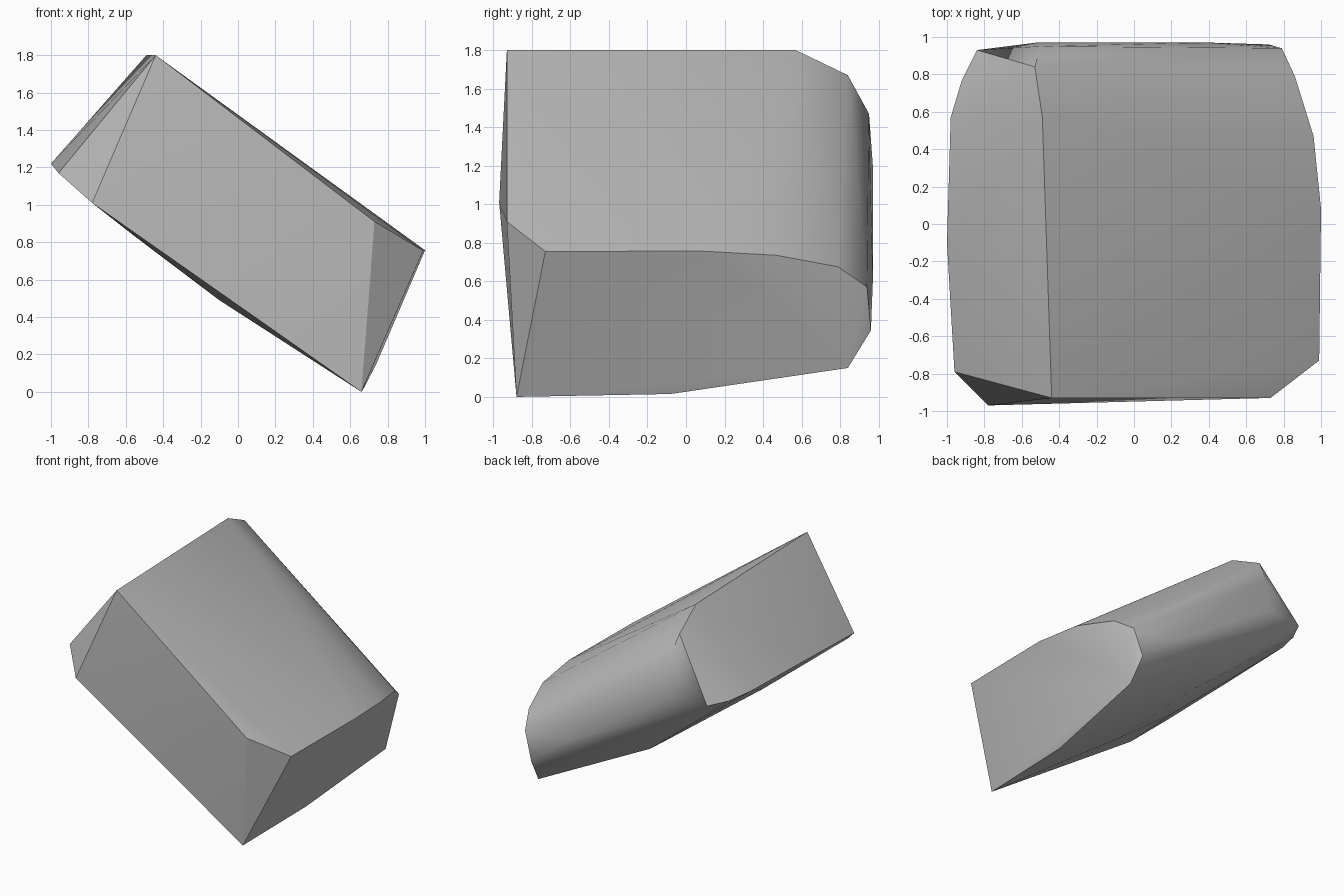
import bpy
import bmesh
import math

# Remove the default cube
default_cube = bpy.data.objects.get("Cube")
if default_cube:
    bpy.data.objects.remove(default_cube, do_unlink=True)


def flat_material(name, value):
    """One plain grey material, shown in viewport and render."""
    material = bpy.data.materials.new(name)
    material.use_nodes = True
    colour = (value, value, value, 1.0)
    material.diffuse_color = colour
    shader = material.node_tree.nodes["Principled BSDF"]
    shader.inputs["Base Color"].default_value = colour
    shader.inputs["Roughness"].default_value = 0.8
    return material


def hull_object(name, outlines, material, crease):
    """Wrap a convex skin around the edge outlines of a chipped slab."""
    bm = bmesh.new()
    for outline in outlines:
        for point in outline:
            bm.verts.new(point)
    result = bmesh.ops.convex_hull(bm, input=bm.verts[:])
    leftovers = set(result["geom_interior"] + result["geom_unused"])
    loose = [v for v in leftovers if isinstance(v, bmesh.types.BMVert)]
    bmesh.ops.delete(bm, geom=loose, context="VERTS")
    # Merge the nearly flat triangles into clean facets
    bmesh.ops.dissolve_limit(bm, angle_limit=math.radians(1),
                             verts=bm.verts[:], edges=bm.edges[:])
    bmesh.ops.recalc_face_normals(bm, faces=bm.faces[:])
    mesh = bpy.data.meshes.new(name)
    bm.to_mesh(mesh)
    bm.free()
    mesh.materials.append(material)
    obj = bpy.data.objects.new(name, mesh)
    bpy.context.collection.objects.link(obj)
    bpy.ops.object.select_all(action="DESELECT")
    obj.select_set(True)
    bpy.context.view_layer.objects.active = obj
    bpy.ops.object.shade_smooth_by_angle(angle=math.radians(crease))
    return obj


# Each ridge of the tilted slab runs from the front to the back
upper_ridge = [(-.44, -.93, 1.8), (-.49, .57, 1.8),
               (-.53, .84, 1.67), (-.5, .95, 1.47)]
right_ridge = [(.73, -.93, .91), (.99, -.73, .755), (1, .08, .757),
               (.96, .47, .735), (.86, .79, .675), (.79, .94, .57)]
lower_ridge = [(.66, -.88, 0), (.67, -.08, .015),
               (.74, .84, .15), (.72, .96, .345)]
left_ridge = [(-.78, -.97, 1.01), (-.96, -.79, 1.17), (-1, -.1, 1.22),
              (-.98, .57, 1.22), (-.92, .77, 1.2), (-.84, .93, 1.2)]

# Gentle bulges on the underside and the back
underside = [(-.1, -.3, .49), (-.55, -.2, .83), (-.1, .6, .53)]
back_face = [(-.52, .97, 1.2), (.4, .97, .6)]

stone = flat_material("stone grey", 0.5)
hull_object("stone_block",
            [upper_ridge, right_ridge, lower_ridge,
             left_ridge, underside, back_face],
            stone, 30)
